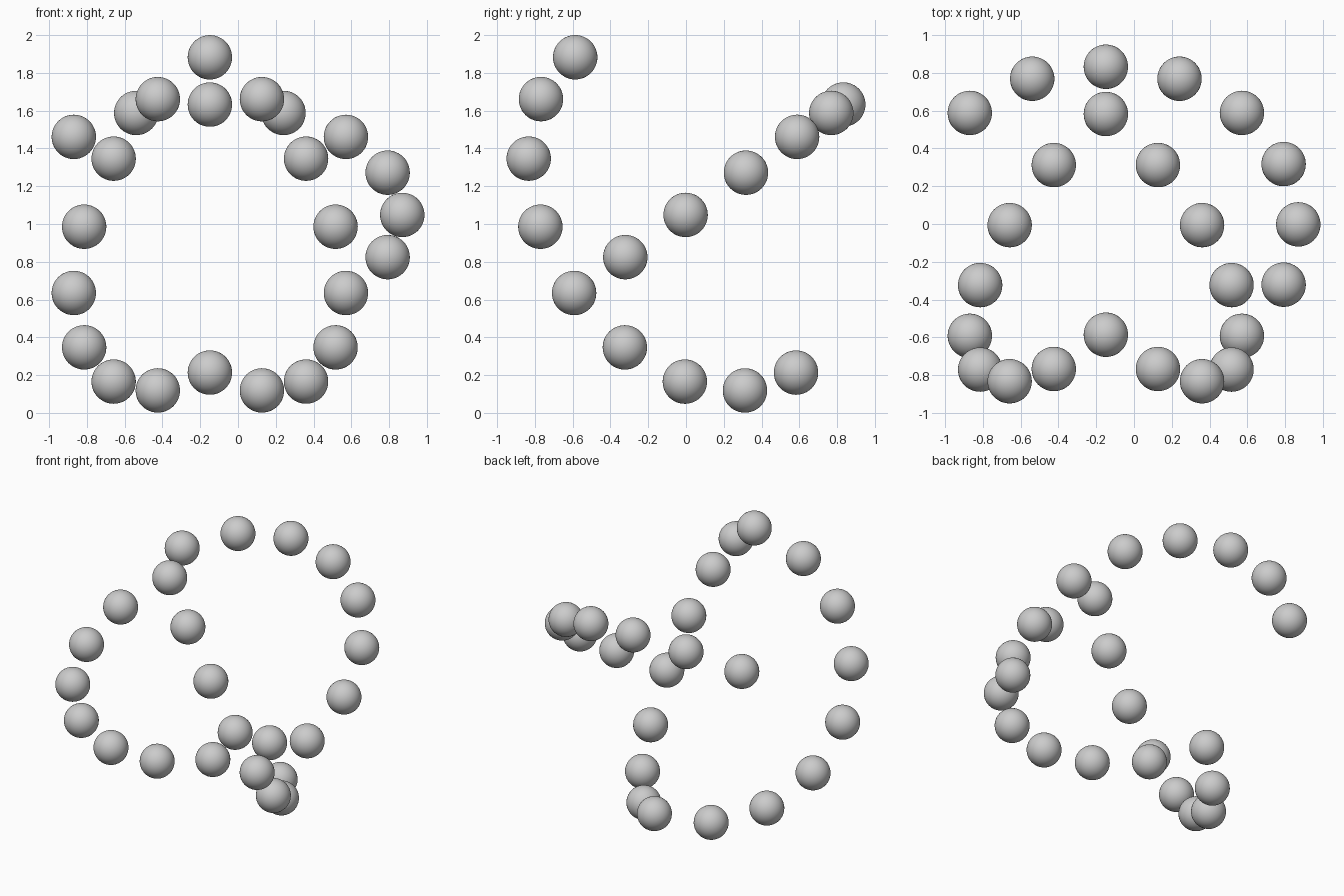
import bpy
from math import sin, cos, pi, radians
from mathutils import Vector

if "Cube" in bpy.data.objects:
    bpy.data.objects.remove(bpy.data.objects["Cube"])

R = 1.019       # radius of the half rings
BEAD = 0.1175   # bead radius
TILT = radians(35)
CENTRE = Vector((-0.149, -0.002, 1.048))

# Tilted axes of the ring assembly
e1 = Vector((1, 0, 0))
e2 = Vector((0, cos(TILT), sin(TILT)))
e3 = Vector((0, -sin(TILT), cos(TILT)))
right = (e1 - e2).normalized()
left = (-e1 - e2).normalized()
back = (e1 + e2).normalized()


def bead(name, direction):
    bpy.ops.mesh.primitive_uv_sphere_add(segments=48, ring_count=24, radius=BEAD,
                                         location=CENTRE + direction * R)
    ob = bpy.context.object
    ob.name = name
    bpy.ops.object.shade_smooth()


def half_ring(name, start, middle, steps):
    for i in steps:
        a = i * pi / 8
        bead(f"{name}_{i}", start * cos(a) + middle * sin(a))


# Three half rings of beads, shared beads made only once
half_ring("right_ring_bead", e3, right, range(9))
half_ring("left_ring_bead", e3, left, range(1, 8))
half_ring("back_ring_bead", right, back, range(1, 9))
